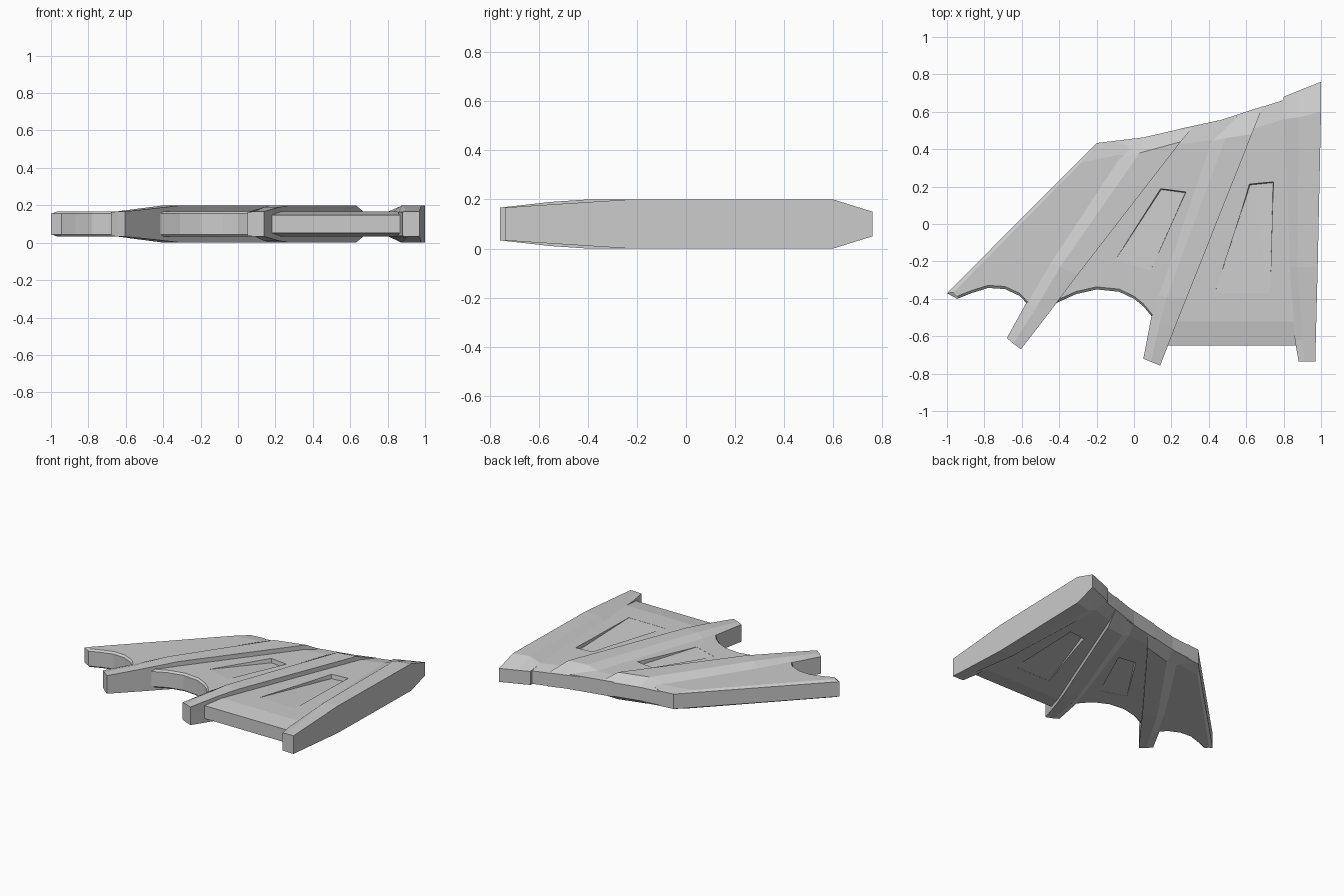
import bpy, bmesh

if "Cube" in bpy.data.objects:
    bpy.data.objects.remove(bpy.data.objects["Cube"])

MID = 0.1  # the wing is mirrored above and below this height


def make_object(name, bm):
    bmesh.ops.recalc_face_normals(bm, faces=bm.faces)
    me = bpy.data.meshes.new(name)
    bm.to_mesh(me)
    bm.free()
    ob = bpy.data.objects.new(name, me)
    bpy.context.collection.objects.link(ob)
    return ob


def mirrored_solid(name, pts, faces):
    """Upper sheet, its mirror below, and walls along the open border."""
    bm = bmesh.new()
    up = [bm.verts.new(p) for p in pts]
    low = [bm.verts.new((x, y, 2 * MID - z)) for x, y, z in pts]
    for f in faces:
        bm.faces.new([up[i] for i in f])
        bm.faces.new([low[i] for i in reversed(f)])
    bm.verts.index_update()
    n = len(pts)
    border = [[v.index for v in e.verts] for e in bm.edges
              if e.is_boundary and e.verts[0].index < n]
    for a, b in border:
        bm.faces.new((up[a], up[b], low[b], low[a]))
    return make_object(name, bm)


def rib(name, stations):
    """Each station: left foot, ridge left, ridge right."""
    pts = [p for s in stations for p in s]
    faces = []
    for i in range(len(stations) - 1):
        for j in range(2):
            a = i * 3 + j
            faces.append((a, a + 1, a + 4, a + 3))
    return mirrored_solid(name, pts, faces)


def membrane(name, rim, flat, rim_z=0.15, flat_z=0.167):
    n = len(rim)
    pts = [(x, y, rim_z) for x, y in rim] + [(x, y, flat_z) for x, y in flat]
    faces = [(i, (i + 1) % n, (i + 1) % n + n, i + n) for i in range(n)]
    faces.append(tuple(range(n, 2 * n)))
    return mirrored_solid(name, pts, faces)


def cut_vent(target, quad):
    """Sunken wedge, deepest at the head; quad: head left/right, foot right/left."""
    for side in (1, -1):
        bm = bmesh.new()
        top = [bm.verts.new((x, y, MID + side * 0.15)) for x, y in quad]
        inset = [(0.016, -0.016), (-0.014, -0.016), (-0.002, 0), (0.002, 0)]
        deep = [0.037, 0.037, 0.066, 0.066]
        bot = [bm.verts.new((x + dx, y + dy, MID + side * d))
               for (x, y), (dx, dy), d in zip(quad, inset, deep)]
        bm.faces.new(top)
        bm.faces.new(bot[::-1])
        for i in range(4):
            j = (i + 1) % 4
            bm.faces.new((top[i], top[j], bot[j], bot[i]))
        bmesh.ops.triangulate(bm, faces=bm.faces)
        cutter = make_object("vent_cutter", bm)
        cutter.hide_render = True
        mod = target.modifiers.new("vent", 'BOOLEAN')
        mod.operation, mod.object, mod.solver = 'DIFFERENCE', cutter, 'EXACT'
        bpy.context.view_layer.objects.active = target
        bpy.ops.object.modifier_apply(modifier=mod.name)
        bpy.data.objects.remove(cutter)


# Root rib
rib("root_rib", [
    [(.88, -.735, .165), (.915, -.735, .167), (.97, -.735, .167)],
    [(.86, -.62, .165), (.90, -.62, .175), (.972, -.62, .175)],
    [(.83, -.23, .165), (.875, -.23, .2), (.982, -.23, .2)],
    [(.80, .56, .165), (.88, .57, .2), (1, .6, .2)],
    [(.80, .68, .15), (.88, .713, .15), (1, .76, .15)]])

# Middle rib
rib("middle_rib", [
    [(.05, -.72, .163), (.09, -.737, .167), (.14, -.757, .167)],
    [(.092, -.5, .163), (.14, -.52, .19), (.22, -.55, .19)],
    [(.13, -.38, .165), (.175, -.39, .2), (.28, -.40, .2)],
    [(.41, .44, .165), (.49, .46, .2), (.63, .48, .2)],
    [(.46, .555, .15), (.56, .587, .15), (.69, .63, .15)]])

# Outer rib
rib("outer_rib", [
    [(-.68, -.61, .163), (-.645, -.64, .167), (-.605, -.67, .167)],
    [(-.575, -.42, .163), (-.525, -.45, .183), (-.45, -.47, .183)],
    [(-.45, -.21, .165), (-.395, -.23, .2), (-.3, -.27, .2)],
    [(-.09, .34, .165), (.03, .38, .2), (.25, .44, .2)],
    [(-.2, .433, .15), (.05, .463, .15), (.32, .525, .15)]])

# Outer membrane with scalloped trailing edge
scallop = [(-.945, -.4), (-.87, -.37), (-.78, -.342), (-.69, -.348),
           (-.61, -.385), (-.56, -.44)]
membrane("outer_membrane",
         [(-1, -.37)] + scallop + [(-.45, -.3), (.05, .38), (-.1, .445), (-.2, .433)],
         [(-.965, -.365)] + [(x, y + .014) for x, y in scallop]
         + [(-.45, -.28), (.0, .355), (-.08, .37), (-.28, .33)], rim_z=.155)

# Middle membrane with scalloped trailing edge and vent
scallop = [(-.45, -.45), (-.41, -.42), (-.31, -.375), (-.2, -.35), (-.08, -.362),
           (0, -.4), (.05, -.44), (.1, -.5)]
mid = membrane("middle_membrane",
               scallop + [(.2, -.4), (.52, .45), (.55, .575), (.25, .51), (.1, .4)],
               [(x, y + .014) for x, y in scallop]
               + [(.18, -.38), (.5, .44), (.5, .46), (.24, .425), (.12, .38)],
               rim_z=.155)
cut_vent(mid, [(.13, .2), (.288, .183), (.09, -.25), (-.1, -.19)])

# Inner membrane with thinned trailing flap and vent
inner = membrane("inner_membrane",
                 [(.15, -.65), (.9, -.65), (.9, .695), (.62, .605)],
                 [(.2, -.52), (.88, -.52), (.86, .58), (.58, .49)], rim_z=.148)
cut_vent(inner, [(.605, .225), (.757, .237), (.73, -.37), (.43, -.37)])
